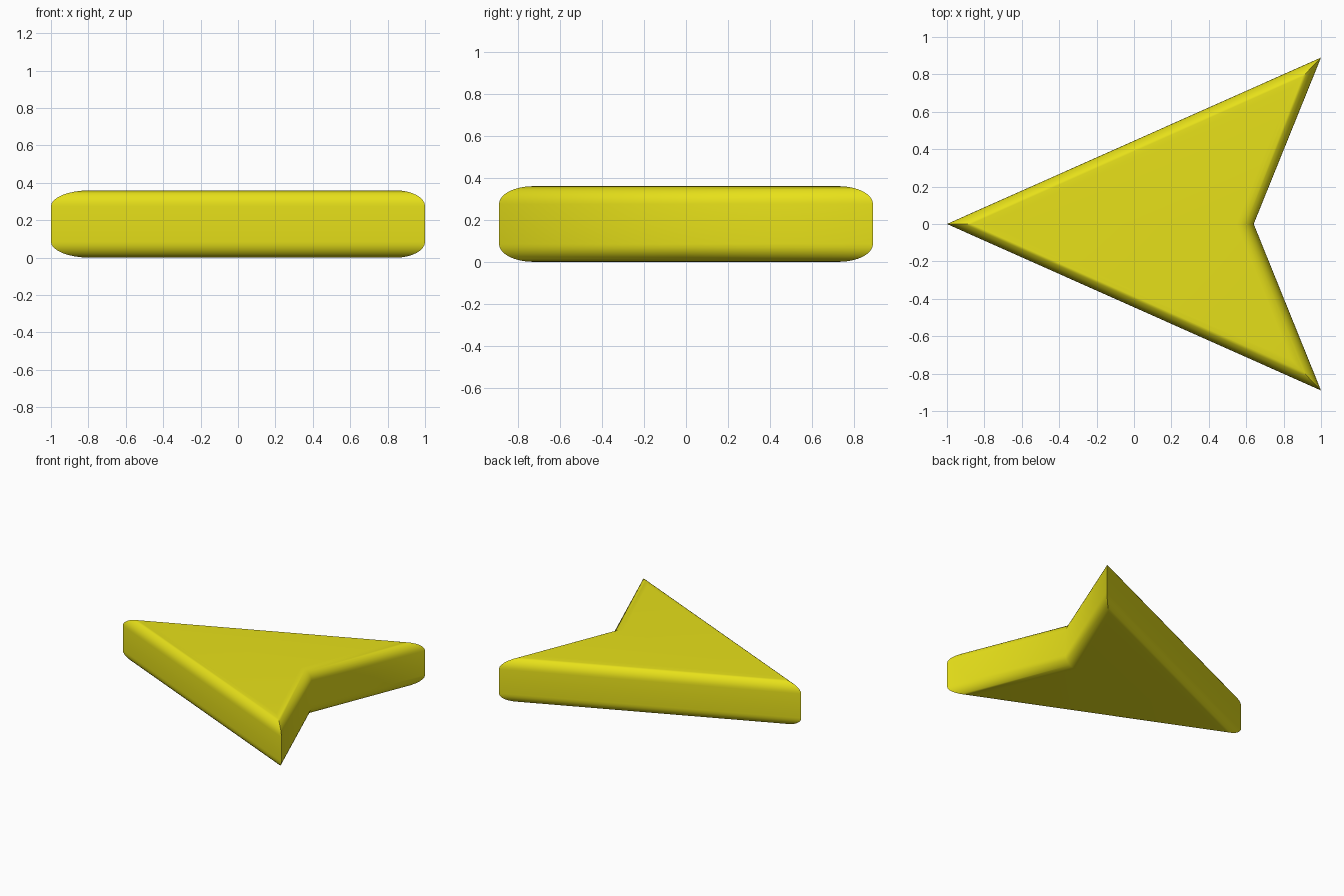
import bpy, bmesh, math
from mathutils import Vector

if "Cube" in bpy.data.objects:
    bpy.data.objects.remove(bpy.data.objects["Cube"])

HEIGHT, RADIUS, STEPS = 0.36, 0.085, 8
# Plan outline, counter-clockwise: nose, wing tip, rear notch, wing tip
OUTLINE = [Vector(p) for p in [(-1, 0), (1, -0.89), (0.64, 0), (1, 0.89)]]


def inset(points, d):
    """Move every edge of the outline inwards by d, with mitred corners."""
    result = []
    for i, p in enumerate(points):
        a = (p - points[i - 1]).normalized()
        b = (points[(i + 1) % len(points)] - p).normalized()
        na, nb = Vector((-a.y, a.x)), Vector((-b.y, b.x))
        result.append(p + (na + nb) * d / (1 + na.dot(nb)))
    return result


# Quarter-round profile (inset, height), mirrored for the upper edge
arc = [math.pi / 2 * k / STEPS for k in range(STEPS + 1)]
lower = [(RADIUS * (1 - math.sin(t)), RADIUS * (1 - math.cos(t))) for t in arc]
profile = lower + [(d, HEIGHT - z) for d, z in reversed(lower)]

# Arrowhead body: stacked outlines joined by walls, capped above and below
bm = bmesh.new()
rings = [[bm.verts.new((p.x, p.y, z)) for p in inset(OUTLINE, d)] for d, z in profile]
for r0, r1 in zip(rings, rings[1:]):
    for i in range(4):
        j = (i + 1) % 4
        bm.faces.new((r0[i], r0[j], r1[j], r1[i]))
for ring in (rings[0], rings[-1]):
    for tri in ((0, 1, 2), (0, 2, 3)):
        bm.faces.new([ring[k] for k in tri])
bmesh.ops.recalc_face_normals(bm, faces=bm.faces)
mesh = bpy.data.meshes.new("arrowhead")
bm.to_mesh(mesh)
bm.free()

arrow = bpy.data.objects.new("arrowhead", mesh)
bpy.context.collection.objects.link(arrow)
yellow = bpy.data.materials.new("yellow")
yellow.diffuse_color = (0.8, 0.75, 0.01, 1)
yellow.use_nodes = True
yellow.node_tree.nodes["Principled BSDF"].inputs["Base Color"].default_value = yellow.diffuse_color
mesh.materials.append(yellow)

# Smooth the rounded edges and notch, keep the tips sharp
bpy.context.view_layer.objects.active = arrow
arrow.select_set(True)
bpy.ops.object.shade_smooth_by_angle(angle=math.radians(50))
